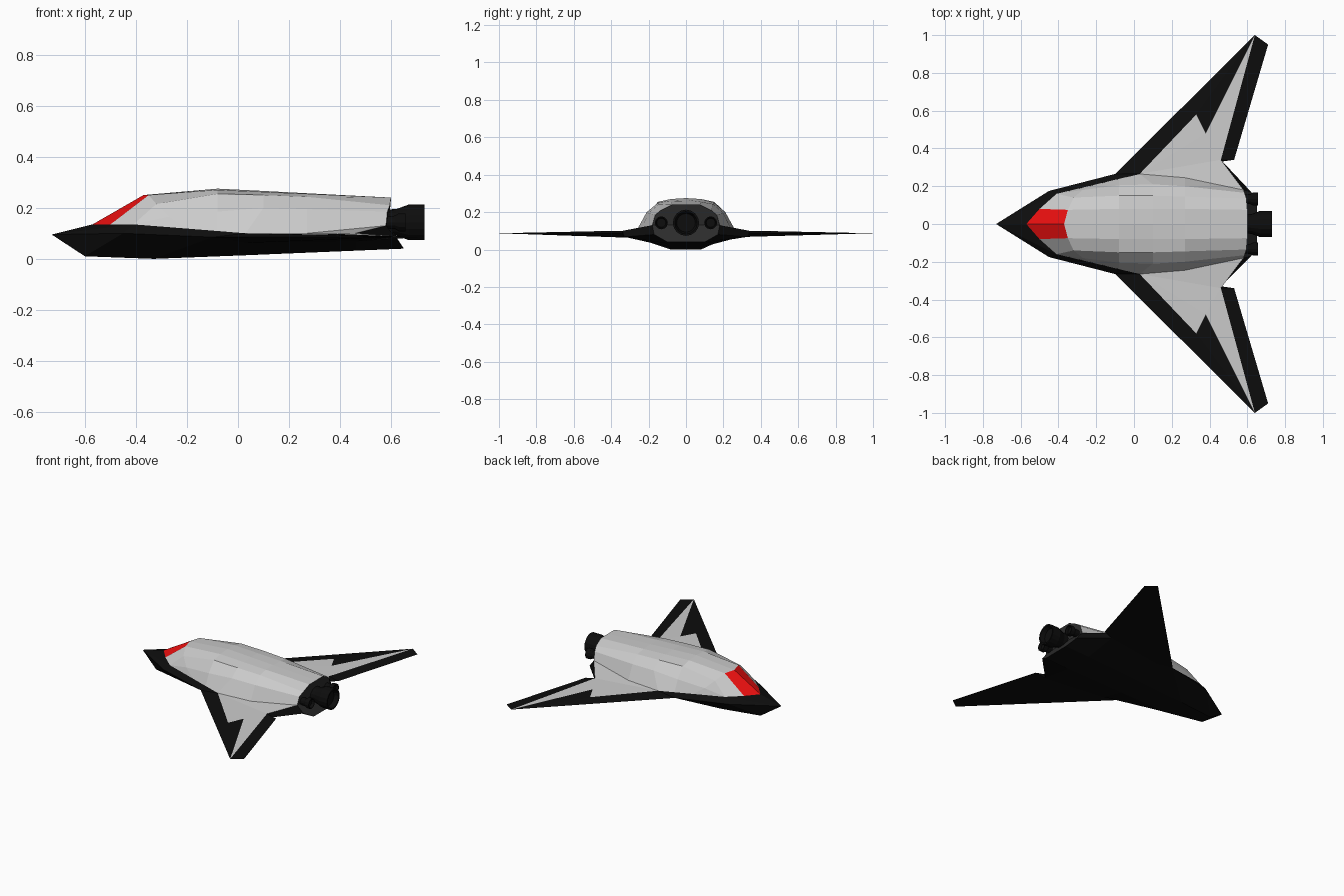
import bpy, bmesh, math
from mathutils import Vector

if "Cube" in bpy.data.objects:
    bpy.data.objects.remove(bpy.data.objects["Cube"])


def material(name, color):
    m = bpy.data.materials.new(name)
    m.diffuse_color = (*color, 1)
    m.use_nodes = True
    m.node_tree.nodes["Principled BSDF"].inputs["Base Color"].default_value = m.diffuse_color
    return m


black = material("black", (0.004, 0.004, 0.004))
dark = material("dark_grey", (0.025, 0.025, 0.025))
red = material("red", (0.85, 0.005, 0.005))


def build(name, polys, mat=None, out=None):
    """Make both sides from half polygons; aim normals along `out` or recalculate."""
    bm = bmesh.new()
    verts = {}

    def vert(p):
        key = tuple(round(c, 4) + 0.0 for c in p)
        if key not in verts:
            verts[key] = bm.verts.new(key)
        return verts[key]

    for side in (1, -1):
        for poly in polys:
            loop = list(dict.fromkeys(vert((x, y * side, z)) for x, y, z in poly))
            if len(loop) > 2:
                bm.faces.new(loop if side == 1 else loop[::-1])
    if out:
        bm.normal_update()
        for f in bm.faces:
            if f.normal.dot(Vector(out)) < 0:
                f.normal_flip()
    else:
        bmesh.ops.recalc_face_normals(bm, faces=bm.faces)
    mesh = bpy.data.meshes.new(name)
    bm.to_mesh(mesh)
    bm.free()
    ob = bpy.data.objects.new(name, mesh)
    bpy.context.collection.objects.link(ob)
    if mat:
        mesh.materials.append(mat)
    return ob


def loft(stations):
    return [(a[i], b[i], b[i + 1], a[i + 1])
            for a, b in zip(stations, stations[1:]) for i in range(len(a) - 1)]


# Upper hull half sections: centre, window edge, shoulder, waist, chine
chine0 = (-.41, .16, .135)
upper = [
    [(-.57, 0, .135), (-.5, .08, .135), chine0, chine0, chine0],
    [(-.37, 0, .25), (-.35, .075, .25), (-.32, .14, .215), (-.27, .18, .165), (-.2, .21, .118)],
    [(-.08, 0, .275), (-.08, .08, .27), (-.08, .15, .255), (-.08, .205, .185), (-.08, .239, .109)],
    [(.1, 0, .266), (.1, .08, .262), (.1, .15, .25), (.1, .21, .2), (.03, .265, .1)],
    [(.27, 0, .257), (.27, .08, .255), (.27, .145, .243), (.27, .2, .195), (.27, .245, .1)],
    [(.6, 0, .24), (.6, .075, .24), (.595, .135, .21), (.585, .165, .185), (.58, .18, .13)],
]
panels = loft(upper)
build("cockpit_window", panels[:1], red, (0, 0, 1))
build("upper_hull", panels[1:], None, (0, 0, 1))

# Lower hull half sections: upper edge, rim, keel edge, keel centre
nose = (-.73, 0, .095)
strake_tip = (.46, .34, .1)
lower = [
    [nose] * 4,
    [chine0, (-.45, .175, .1), (-.6, .04, .01), (-.6, 0, .01)],
    [(-.08, .239, .109), (-.1, .265, .085), (-.33, .08, 0), (-.33, 0, 0)],
    [upper[3][4], (.03, .27, .062), (.03, .09, .014), (.03, 0, .014)],
    [strake_tip, (.46, .33, .068), (.46, .1, .032), (.46, 0, .032)],
    [upper[5][4], (.62, .17, .08), (.65, .1, .04), (.65, 0, .04)],
]
build("lower_hull", loft(lower) + [(nose, *upper[0][:3])], black)

# Strakes between hull and wing
build("strake", [(upper[3][4], strake_tip, upper[5][4], upper[4][4])], None, (0, 0, 1))

# Rear bulkhead
mid = (.59, 0, .13)
build("rear_bulkhead", [upper[5] + [mid], [mid] + lower[5]], dark, (1, 0, 0))

# Wings: grey panel, black edges and underside
root, tip, tip_back = (-.1, .265, .085), (.64, 1, .087), (.71, .95, .085)
spike, notch = (.33, .58, .095), (.38, .48, .098)
flap = (.53, .34, .085)
panel_root = upper[3][4]
build("wing_panel", [(panel_root, spike, notch), (panel_root, notch, strake_tip),
                     (notch, tip, strake_tip)], None, (0, 0, 1))
build("wing_edge", [(root, tip, spike, panel_root), (spike, tip, notch),
                    (strake_tip, tip, tip_back, flap)], black, (0, 0, 1))
under_root, under_back = (.03, .27, .062), (.46, .33, .068)
build("wing_underside", [(root, tip, under_back, under_root),
                         (tip, tip_back, flap, under_back)], black, (0, 0, -1))
build("wing_root_end", [(strake_tip, flap, under_back)], black, (0, -1, 0))


# Engines: lathed bells with a shallow recessed mouth
def engine(name, y, z, profile, sides=16):
    bm = bmesh.new()
    rings = [[bm.verts.new((x, y + r * math.cos(2 * math.pi * i / sides),
                            z + r * math.sin(2 * math.pi * i / sides)))
              for i in range(sides)] for x, r in profile]
    for a, b in zip(rings, rings[1:]):
        for i in range(sides):
            j = (i + 1) % sides
            bm.faces.new((a[i], a[j], b[j], b[i]))
    bm.faces.new(rings[0])
    bm.faces.new(rings[-1])
    bmesh.ops.recalc_face_normals(bm, faces=bm.faces)
    mesh = bpy.data.meshes.new(name)
    bm.to_mesh(mesh)
    bm.free()
    mesh.materials.append(black)
    ob = bpy.data.objects.new(name, mesh)
    bpy.context.collection.objects.link(ob)


engine("main_engine", 0, .143,
       [(.57, .05), (.62, .052), (.67, .07), (.73, .07), (.73, .06), (.7, .05)])
for label, y in (("left", -.132), ("right", .132)):
    engine(label + "_engine", y, .143,
           [(.57, .024), (.615, .026), (.63, .035), (.657, .035), (.657, .029), (.64, .024)], 12)
